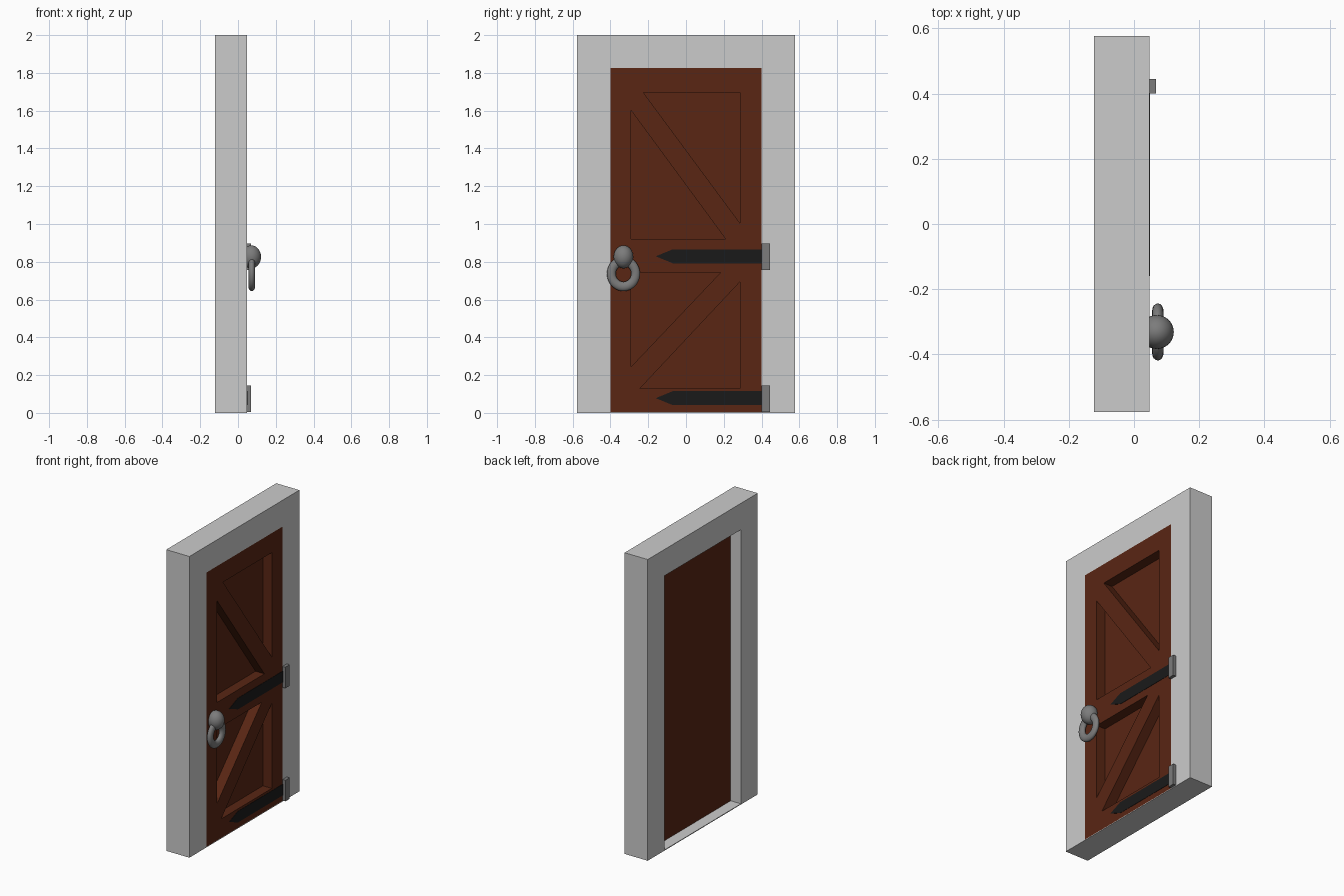
import bpy, bmesh, math

if "Cube" in bpy.data.objects:
    bpy.data.objects.remove(bpy.data.objects["Cube"])


def material(name, rgb):
    m = bpy.data.materials.new(name)
    m.diffuse_color = (*rgb, 1)
    m.use_nodes = True
    m.node_tree.nodes["Principled BSDF"].inputs["Base Color"].default_value = m.diffuse_color
    return m


WOOD = material("wood", (0.1, 0.019, 0.0067))
STRAP = material("black_iron", (0.01, 0.01, 0.01))
IRON = material("grey_iron", (0.2, 0.2, 0.2))


def prism(name, profiles, x0, x1, mat=None):
    """Extrude one or more (y, z) outlines along x."""
    bm = bmesh.new()
    for pts in profiles:
        face = bm.faces.new([bm.verts.new((x0, y, z)) for y, z in pts])
        ext = bmesh.ops.extrude_face_region(bm, geom=[face], use_keep_orig=True)
        moved = [v for v in ext["geom"] if isinstance(v, bmesh.types.BMVert)]
        bmesh.ops.translate(bm, verts=moved, vec=(x1 - x0, 0, 0))
    bmesh.ops.recalc_face_normals(bm, faces=bm.faces)
    me = bpy.data.meshes.new(name)
    bm.to_mesh(me)
    bm.free()
    ob = bpy.data.objects.new(name, me)
    bpy.context.collection.objects.link(ob)
    if mat:
        me.materials.append(mat)
    return ob


def rect(y0, y1, z0, z1):
    return [(y0, z0), (y1, z0), (y1, z1), (y0, z1)]


def finish_round(name, scale):
    ob = bpy.context.object
    ob.name = name
    ob.scale = scale
    ob.data.materials.append(IRON)
    bpy.ops.object.shade_smooth()


BACK, FRONT = -0.123, 0.047
SILL = 0.005

# Stone surround and thin sill
prism("door_frame", [[(-0.577, 0), (-0.4, 0), (-0.4, 1.825), (0.4, 1.825),
                      (0.4, 0), (0.577, 0), (0.577, 2), (-0.577, 2)]], BACK, FRONT)
prism("sill", [rect(-0.4, 0.4, 0, SILL)], BACK, FRONT)

# Door leaf with four recessed triangular panels
door = prism("door", [rect(-0.4, 0.4, SILL, 1.825)], -0.048, FRONT, WOOD)
cutter = prism("panel_cutter", [
    [(-0.225, 1.695), (0.287, 1.695), (0.287, 1.003)],
    [(-0.29, 1.6), (-0.29, 0.92), (0.21, 0.92)],
    [(-0.29, 0.742), (0.182, 0.742), (-0.29, 0.245)],
    [(0.287, 0.695), (0.287, 0.13), (-0.243, 0.13)],
], -0.018, 0.2, WOOD)
cutter.hide_render = True
mod = door.modifiers.new("panels", "BOOLEAN")
mod.operation = "DIFFERENCE"
mod.solver = "EXACT"
mod.object = cutter
bpy.context.view_layer.objects.active = door
bpy.ops.object.modifier_apply(modifier=mod.name)
bpy.data.objects.remove(cutter)

# Pointed hinge straps and hinge blocks
for label, z in (("lower", 0.078), ("upper", 0.829)):
    prism(label + "_strap", [[(0.4, z - 0.037), (0.4, z + 0.037), (-0.07, z + 0.037),
                              (-0.16, z), (-0.07, z - 0.037)]], FRONT - 0.004, FRONT + 0.002, STRAP)
    prism(label + "_hinge", [rect(0.4, 0.445, z - 0.072, z + 0.068)], FRONT - 0.002, 0.068, IRON)

# Knob and pull ring
bpy.ops.mesh.primitive_uv_sphere_add(segments=32, ring_count=16, radius=1, location=(0.07, -0.331, 0.826))
finish_round("knob", (0.052, 0.052, 0.061))
bpy.ops.mesh.primitive_torus_add(major_segments=48, minor_segments=16, major_radius=0.064,
                                 minor_radius=0.0235, location=(0.073, -0.331, 0.737),
                                 rotation=(0, math.pi / 2, 0))
finish_round("pull_ring", (1.06, 1, 0.75))
